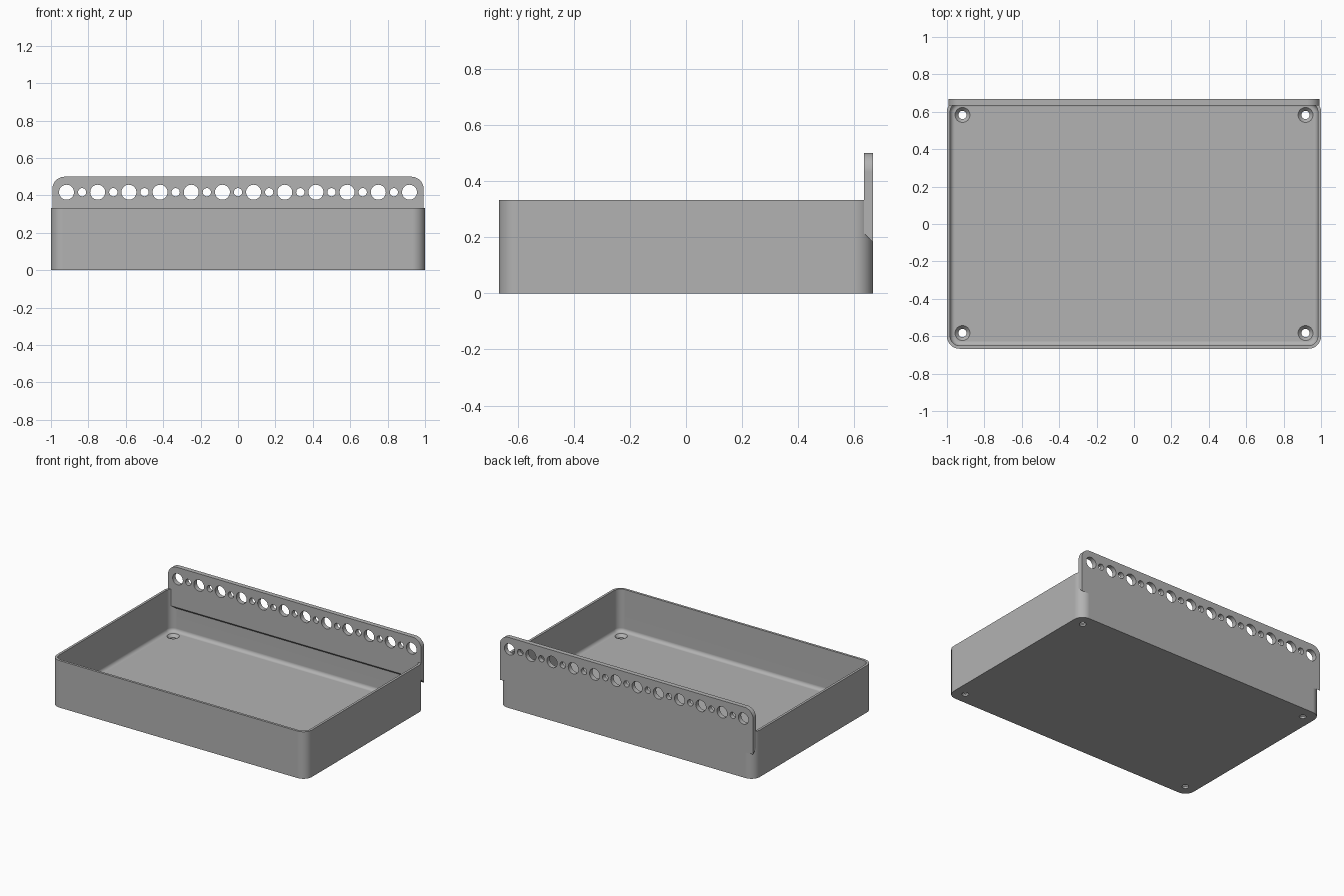
import bpy, bmesh
from math import cos, sin, pi, radians

cube = bpy.data.objects.get("Cube")
if cube:
    bpy.data.objects.remove(cube, do_unlink=True)

grey = bpy.data.materials.new("light grey")
grey.use_nodes = True
colour = (0.448, 0.448, 0.448, 1)
grey.diffuse_color = colour
grey.node_tree.nodes["Principled BSDF"].inputs["Base Color"].default_value = colour

W, D, H = 1.0, 0.667, 0.333      # half width, half depth, tray height
WALL, FLOOR, CORNER = 0.017, 0.033, 0.067
FILLET = 0.025
PLATE_FRONT, PLATE_TOP, PLATE_W = D - 0.033, 0.5, 0.993


def arc(cx, cy, r, start, sweep, steps):
    return [(cx + r * cos(start + sweep * i / steps),
             cy + r * sin(start + sweep * i / steps)) for i in range(steps + 1)]


def circle(cx, cy, r, steps=32):
    return arc(cx, cy, r, 0, 2 * pi, steps)[:-1]


def rounded_rect(inset, z):
    w, d, r = W - inset, D - inset, CORNER - inset
    points = []
    for i, (sx, sy) in enumerate(((1, 1), (-1, 1), (-1, -1), (1, -1))):
        points += arc(sx * (w - r), sy * (d - r), r, i * pi / 2, pi / 2, 8)
    return [(x, y, z) for x, y in points]


def loft(name, *stacks):
    """Closed skin over each stack of matching rings, capped at both ends."""
    bm = bmesh.new()
    for rings in stacks:
        loops = [[bm.verts.new(p) for p in ring] for ring in rings]
        for a, b in zip(loops, loops[1:]):
            n = len(a)
            for i in range(n):
                j = (i + 1) % n
                bm.faces.new((a[i], a[j], b[j], b[i]))
        bm.faces.new(loops[0][::-1])
        bm.faces.new(loops[-1])
    bmesh.ops.recalc_face_normals(bm, faces=bm.faces[:])
    mesh = bpy.data.meshes.new(name)
    bm.to_mesh(mesh)
    bm.free()
    mesh.materials.append(grey)
    obj = bpy.data.objects.new(name, mesh)
    bpy.context.collection.objects.link(obj)
    return obj


def cut(obj, cutter):
    cutter.hide_render = True
    mod = obj.modifiers.new("holes", 'BOOLEAN')
    mod.operation, mod.solver, mod.object = 'DIFFERENCE', 'EXACT', cutter
    bpy.context.view_layer.update()
    graph = bpy.context.evaluated_depsgraph_get()
    mesh = bpy.data.meshes.new_from_object(obj.evaluated_get(graph))
    obj.modifiers.clear()
    obj.data = mesh
    bpy.data.objects.remove(cutter, do_unlink=True)


def smooth(obj):
    bpy.ops.object.select_all(action='DESELECT')
    obj.select_set(True)
    bpy.context.view_layer.objects.active = obj
    bpy.ops.object.shade_smooth_by_angle(angle=radians(30))
    mod = obj.modifiers.new("even shading", 'WEIGHTED_NORMAL')
    mod.keep_sharp = True


# Tray: outer wall, rim, inner wall, rounded foot and floor
rings = [rounded_rect(0, 0), rounded_rect(0, H), rounded_rect(WALL, H)]
for i in range(7):
    t = i / 6 * pi / 2
    rings.append(rounded_rect(WALL + FILLET * (1 - cos(t)),
                              FLOOR + FILLET * (1 - sin(t))))
tray = loft("tray", rings)

# Countersunk screw holes in the four floor corners
screw_profile = ((0.022, -0.05), (0.022, 0.013), (0.04, FLOOR), (0.04, 0.1))
screws = [[[(x, y, z) for x, y in circle(sx * 0.917, sy * 0.583, r)]
           for r, z in screw_profile] for sx in (-1, 1) for sy in (-1, 1)]
cut(tray, loft("screw_cutter", *screws))
smooth(tray)

# Hanging plate with rounded top corners and a sloping lower edge
r = 0.067


def plate_outline(y, bottom):
    points = [(-PLATE_W, bottom), (PLATE_W, bottom)]
    points += arc(PLATE_W - r, PLATE_TOP - r, r, 0, pi / 2, 10)
    points += arc(r - PLATE_W, PLATE_TOP - r, r, pi / 2, pi / 2, 10)
    return [(x, y, z) for x, z in points]


plate = loft("back_plate", [plate_outline(PLATE_FRONT, 0.215),
                            plate_outline(D, 0.182)])

# Row of alternating large and small holes
holes = []
for i in range(23):
    ring = circle((i - 11) / 12, 0.417, 0.022 if i % 2 else 0.04)
    holes.append([[(x, y, z) for x, z in ring] for y in (0.5, 0.8)])
cut(plate, loft("hole_cutter", *holes))
smooth(plate)
